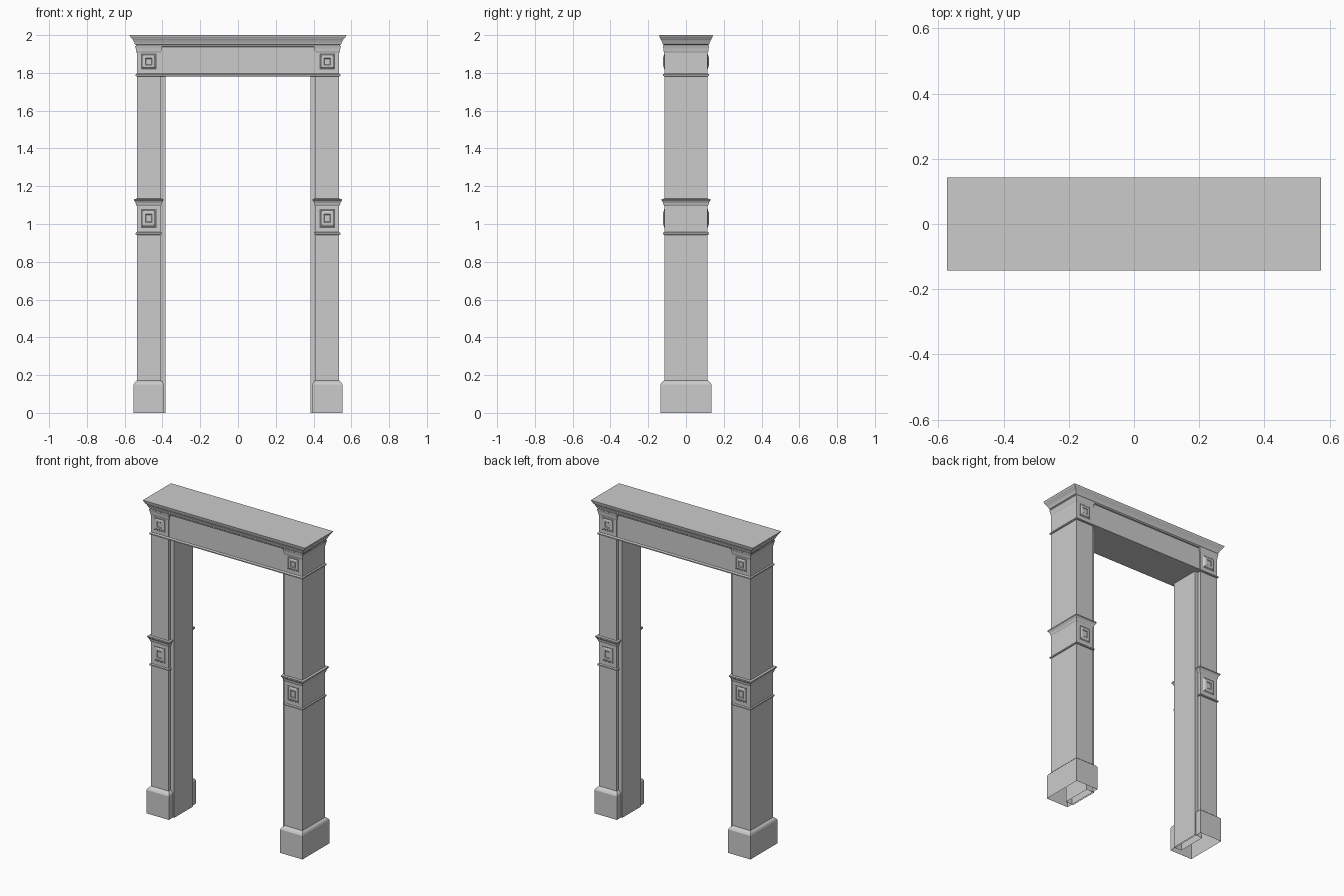
import bpy

if "Cube" in bpy.data.objects:
    bpy.data.objects.remove(bpy.data.objects["Cube"])

CX, HX, HY = 0.473, 0.063, 0.115     # pilaster centre and half sizes


def make_object(name, verts, faces):
    mesh = bpy.data.meshes.new(name)
    mesh.from_pydata(verts, [], faces)
    mesh.update()
    ob = bpy.data.objects.new(name, mesh)
    bpy.context.collection.objects.link(ob)
    return ob


def loft(name, cx, hx, hy, profile, bottom=False, top=False):
    """Sweep a (z, x offset, y offset) profile around a rectangle."""
    verts, faces = [], []
    for z, ox, oy in profile:
        for sx, sy in ((-1, -1), (1, -1), (1, 1), (-1, 1)):
            verts.append((cx + sx * (hx + ox), sy * (hy + oy), z))
    for r in range(len(profile) - 1):
        for i in range(4):
            j = (i + 1) % 4
            faces.append((r*4 + i, r*4 + j, r*4 + 4 + j, r*4 + 4 + i))
    if bottom:
        faces.append((3, 2, 1, 0))
    if top:
        n = len(profile) * 4
        faces.append((n - 4, n - 3, n - 2, n - 1))
    return make_object(name, verts, faces)


def panel(name, cx, cz, side, steps):
    """Nested rectangles (half width, half height, projection) on a block face."""
    verts, faces = [], []
    for hw, hh, d in steps:
        for sx, sz in ((-1, -1), (1, -1), (1, 1), (-1, 1)):
            verts.append((cx - side * sx * hw, side * (HY + d), cz + sz * hh))
    for r in range(len(steps) - 1):
        for i in range(4):
            j = (i + 1) % 4
            faces.append((r*4 + i, r*4 + j, r*4 + 4 + j, r*4 + 4 + i))
    n = len(steps) * 4
    faces.append((n - 4, n - 3, n - 2, n - 1))
    return make_object(name, verts, faces)


# Pilaster profile: plinth, shaft, mid block with mouldings, top block
pilaster = [
    (0, .016, .021), (.15, .016, .021), (.16, .012, .015), (.172, 0, 0),
    (.943, 0, 0), (.945, .006, .007), (.953, .006, .007), (.957, 0, 0),
    (1.095, 0, 0), (1.102, .004, .004), (1.112, .006, .006),
    (1.122, .012, .012), (1.126, .015, .016), (1.133, .015, .016),
    (1.134, 0, 0), (1.905, 0, 0), (1.915, .003, .003), (1.928, .005, .004),
    (1.942, .009, .007),
]
# Small raised frame with a bevelled centre
mid_panel = [(.041, .05, 0), (.038, .047, .002), (.034, .042, .001),
             (.029, .036, .005), (.017, .022, .006), (.014, .018, .003)]
top_panel = [(w, h * .8, d) for w, h, d in mid_panel]

for s, label in ((-1, "left"), (1, "right")):
    loft(f"{label}_pilaster", s * CX, HX, HY, pilaster)
    # Plain inner jamb, set back from the pilaster faces
    loft(f"{label}_jamb", s * .413, .028, .095, [(0, 0, 0), (1.79, 0, 0)])
    for side, face in ((-1, "front"), (1, "back")):
        panel(f"{label}_{face}_mid_panel", s * CX, 1.03, side, mid_panel)
        panel(f"{label}_{face}_top_panel", s * CX, 1.86, side, top_panel)

# Lintel frieze, slightly recessed between the end blocks
loft("lintel_frieze", 0, .45, .110, [(1.785, 0, 0), (1.945, 0, 0)])

# Thin moulding under the lintel, closed below as the soffit
loft("lintel_base_moulding", 0, .536, HY,
     [(1.782, 0, 0), (1.784, .006, .008), (1.791, .006, .008), (1.797, 0, 0)],
     bottom=True)

# Crown moulding and flat top
loft("crown", 0, .536, HY,
     [(1.938, -.005, -.005), (1.94, .003, .003), (1.948, .004, .004),
      (1.952, .010, .008), (1.962, .013, .011), (1.973, .019, .016),
      (1.981, .026, .021), (1.985, .028, .022), (1.987, .031, .024),
      (2.0, .038, .027)], bottom=True, top=True)
